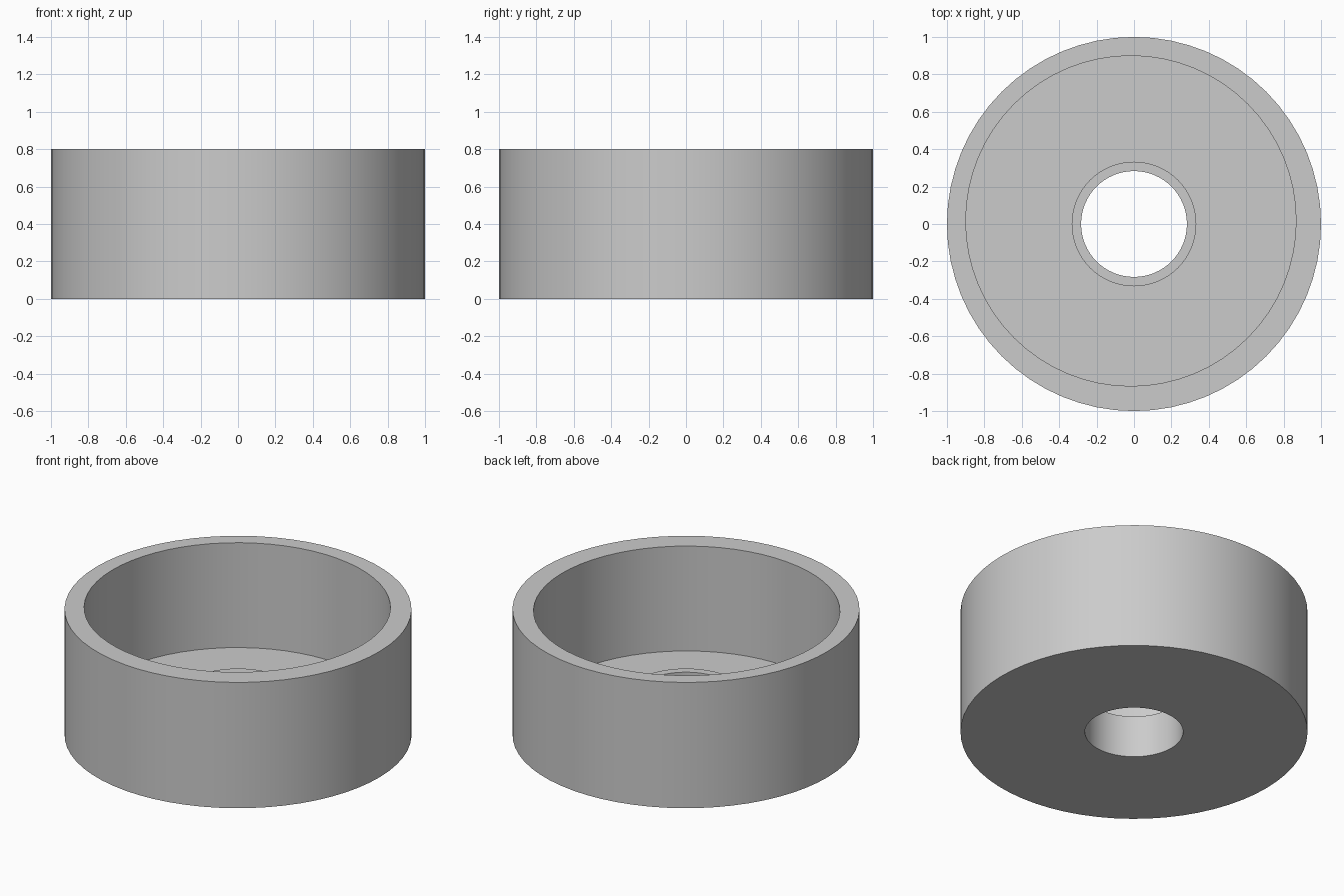
import bpy
import bmesh
from math import cos, sin, tau, radians

cube = bpy.data.objects.get("Cube")
if cube:
    bpy.data.objects.remove(cube, do_unlink=True)

SEGMENTS = 64
CENTRE = (0, 0)
OFFSET = (-0.0165, 0.0165)   # the cavity sits slightly off centre

# Plain grey material
grey = bpy.data.materials.new("plain_grey")
grey.use_nodes = True
colour = (0.6, 0.6, 0.6, 1)
grey.diffuse_color = colour
grey.node_tree.nodes["Principled BSDF"].inputs["Base Color"].default_value = colour

# Closed section of the cup: radius, height, ring centre
SECTION = [
    (1.0, 0.0, CENTRE),       # outer wall
    (1.0, 0.8, CENTRE),
    (0.883, 0.8, OFFSET),     # cavity wall
    (0.883, 0.133, OFFSET),
    (0.333, 0.133, CENTRE),   # raised collar
    (0.333, 0.267, CENTRE),
    (0.283, 0.267, CENTRE),   # through hole
    (0.283, 0.0, CENTRE),
]


def ring(bm, radius, z, centre):
    angles = [tau * i / SEGMENTS for i in range(SEGMENTS)]
    return [bm.verts.new((centre[0] + radius * cos(a),
                          centre[1] + radius * sin(a), z)) for a in angles]


# Round cup with an off-centre cavity and a bored collar in its floor
bm = bmesh.new()
rings = [ring(bm, *point) for point in SECTION]
for lower, upper in zip(rings, rings[1:] + rings[:1]):
    for i in range(SEGMENTS):
        j = (i + 1) % SEGMENTS
        bm.faces.new((lower[i], lower[j], upper[j], upper[i]))
bmesh.ops.recalc_face_normals(bm, faces=bm.faces)

mesh = bpy.data.meshes.new("bored_cup")
bm.to_mesh(mesh)
bm.free()
mesh.materials.append(grey)
cup = bpy.data.objects.new("bored_cup", mesh)
bpy.context.collection.objects.link(cup)

# Smooth round walls, sharp rims
bpy.ops.object.select_all(action="DESELECT")
cup.select_set(True)
bpy.context.view_layer.objects.active = cup
bpy.ops.object.shade_smooth_by_angle(angle=radians(30))
